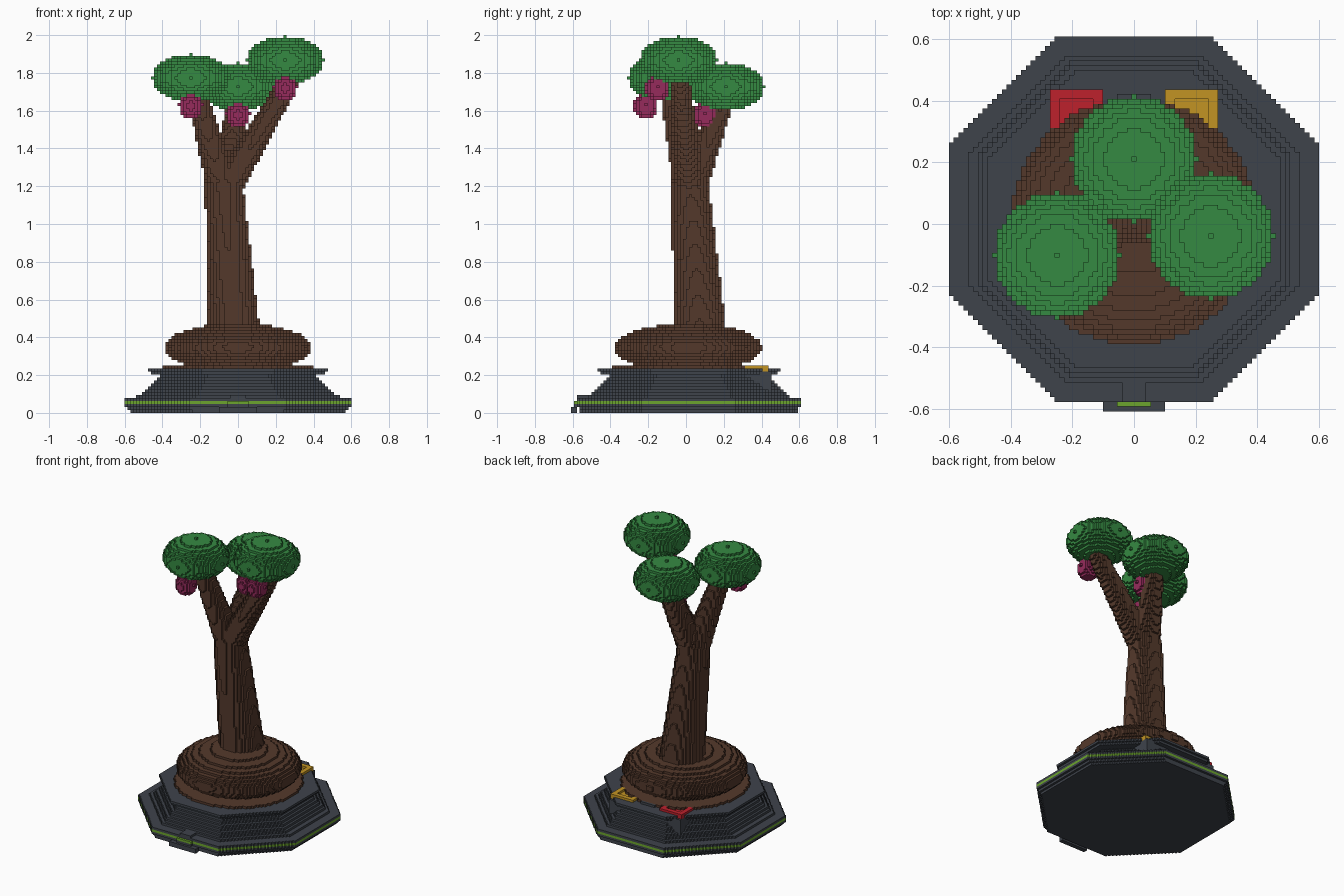
import bpy, bmesh, math
from mathutils import Vector

if "Cube" in bpy.data.objects:
    bpy.data.objects.remove(bpy.data.objects["Cube"])

H = 1 / 64          # block edge length
cells = {}          # block index -> (part, material)


def linear(c):
    c /= 255
    return c / 12.92 if c < 0.04 else ((c + 0.055) / 1.055) ** 2.4


def material(name, *rgb):
    m = bpy.data.materials.new(name)
    m.use_nodes = True
    color = [linear(c) for c in rgb] + [1]
    m.diffuse_color = color
    m.node_tree.nodes["Principled BSDF"].inputs["Base Color"].default_value = color
    return m


slate = material("slate", 62, 67, 75)
lime = material("lime", 108, 165, 45)
bark = material("bark", 84, 57, 43)
leaf = material("leaf green", 53, 138, 66)
berry = material("berry", 150, 43, 92)
red = material("red", 190, 33, 44)
gold = material("gold", 194, 148, 36)


def centre(i, j, k):
    return Vector((i, j + 0.5, k + 0.5)) * H


def fill(part, mat, lo, hi, inside=lambda p: True):
    """Fill all blocks from index lo to hi whose centre passes the test."""
    for i in range(lo[0], hi[0] + 1):
        for j in range(lo[1], hi[1] + 1):
            for k in range(lo[2], hi[2] + 1):
                if inside(centre(i, j, k)):
                    cells[i, j, k] = (part, mat)


def fill_around(part, mat, lo, hi, inside):
    """Fill within world-space bounds."""
    fill(part, mat, [math.floor(c / H) - 1 for c in lo],
         [math.ceil(c / H) + 1 for c in hi], inside)


def ellipsoid(part, mat, c, r, rz, floor=0):
    c = Vector(c)
    size = Vector((r, r, rz))

    def inside(p):
        d = p - c
        return p.z > floor and (d.x ** 2 + d.y ** 2) / r ** 2 + (d.z / rz) ** 2 <= 1.0001
    fill_around(part, mat, c - size, c + size, inside)


def limb(part, mat, a, b, ra, rb):
    """Tapered round limb from a to b."""
    a, b = Vector(a), Vector(b)
    axis = b - a
    pad = Vector((ra, ra, ra))

    def inside(p):
        t = min(1, max(0, (p - a).dot(axis) / axis.length_squared))
        return (p - a - axis * t).length <= ra + (rb - ra) * t
    lo = Vector(map(min, a, b)) - pad
    hi = Vector(map(max, a, b)) + pad
    fill_around(part, mat, lo, hi, inside)


# Octagonal pedestal: apothem in blocks for each layer
layers = [36.5, 37.3, 38, 38, 38, 34, 32.5, 31.5, 30.5, 29.5, 28.5, 27.5, 26.5, 29.5, 30.5]
for k, apothem in enumerate(layers):
    def octagon(p, a=apothem * H):
        x, y = abs(p.x), abs(p.y - H)
        return max(x, y, (x + y) / math.sqrt(2)) <= a
    stripe = k == 3
    fill("lime_stripe" if stripe else "pedestal", lime if stripe else slate,
         (-38, -37, k), (38, 38, k), octagon)

# Front tab, its lime edge and the small block behind it
fill("front_tab", slate, (-6, -39, 0), (6, -38, 1))
fill("front_tab", slate, (-3, -38, 2), (3, -38, 2))
fill("lime_stripe", lime, (-3, -38, 3), (3, -38, 3))
fill("front_block", slate, (-2, -37, 5), (2, -34, 5))

# Rear brackets with a recessed coloured tray on each
for side, name, mat in ((-1, "red_tray", red), (1, "gold_tray", gold)):
    x0, x1 = sorted((side * 7, side * 17))
    fill("rear_bracket", slate, (x0, 18, 5), (x1, 28, 13),
         lambda p: p.z > 0.09 + (0.45 - p.y) * 0.9)
    fill(name, mat, (x0, 18, 14), (x1, 27, 15))
    for i in range(x0 + 2, x1 - 1):
        for j in range(20, 26):
            del cells[i, j, 15]
fill("rear_block", slate, (-3, 24, 15), (3, 26, 15))

# Soil disc and rounded root mound
fill("soil_disc", bark, (-26, -26, 15), (26, 27, 15),
     lambda p: math.hypot(p.x, p.y - 0.008) <= 0.4)
ellipsoid("root_mound", bark, (0, 0.012, 0.345), 0.388, 0.13, 0.25)

# Leaning trunk
limb("trunk", bark, (-0.018, 0.078, 0.4), (-0.075, 0.022, 1.2), 0.138, 0.1)

# Branches, each with a leaf crown and a hanging fruit
crowns = [("right", (-16, -7, 113), (-0.22, -0.085, 1.7)),
          ("left", (16, -3, 119), (0.265, -0.03, 1.74)),
          ("rear", (0, 13, 110), (0, 0.2, 1.66))]
for side, index, tip in crowns:
    limb(side + "_branch", bark, (-0.075, 0.022, 1.17), tip, 0.085, 0.053)
for side, index, tip in crowns:
    c = centre(*index)
    ellipsoid(side + "_fruit", berry, c + Vector((0, -0.113, -0.148)), 0.063, 0.07)
    ellipsoid(side + "_crown", leaf, c, 13 * H, 8 * H)

# Turn the blocks into one mesh per part, keeping only exposed faces
parts = {}
for cell, key in cells.items():
    parts.setdefault(key, []).append(cell)

for (part, mat), members in parts.items():
    bm = bmesh.new()
    corners = {}

    def corner(pos):
        if pos not in corners:
            x, y, z = pos
            corners[pos] = bm.verts.new(((x - 0.5) * H, y * H, z * H))
        return corners[pos]

    for cell in members:
        for axis in range(3):
            for step in (0, 1):
                near = list(cell)
                near[axis] += 2 * step - 1
                if tuple(near) in cells:
                    continue
                quad = []
                for u, v in ((0, 0), (1, 0), (1, 1), (0, 1)):
                    pos = list(cell)
                    pos[axis] += step
                    pos[(axis + 1) % 3] += u
                    pos[(axis + 2) % 3] += v
                    quad.append(corner(tuple(pos)))
                bm.faces.new(quad if step else quad[::-1])
    mesh = bpy.data.meshes.new(part)
    bm.to_mesh(mesh)
    bm.free()
    mesh.materials.append(mat)
    bpy.context.scene.collection.objects.link(bpy.data.objects.new(part, mesh))
